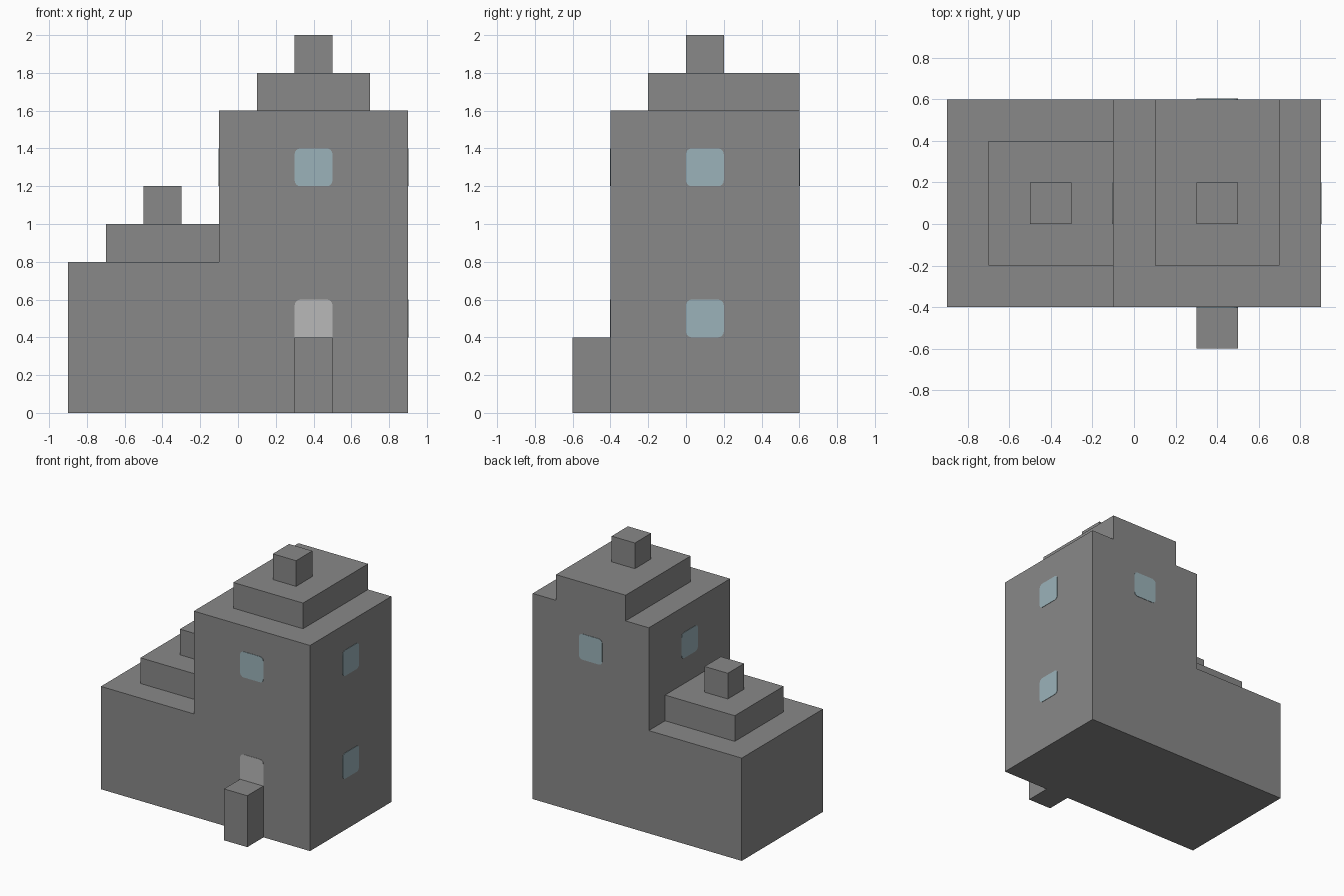
import bpy
import bmesh
from math import cos, sin, pi, radians
from mathutils import Matrix

cube = bpy.data.objects.get("Cube")
if cube:
    bpy.data.objects.remove(cube, do_unlink=True)


def material(name, color):
    mat = bpy.data.materials.new(name)
    mat.use_nodes = True
    mat.diffuse_color = (*color, 1)
    mat.node_tree.nodes["Principled BSDF"].inputs["Base Color"].default_value = (*color, 1)
    return mat


stone = material("grey stone", (0.25, 0.25, 0.25))
glass = material("pale blue glass", (0.33, 0.45, 0.49))
door_paint = material("light grey door", (0.48, 0.48, 0.48))


def finish(name, bm, mat):
    bmesh.ops.recalc_face_normals(bm, faces=bm.faces)
    mesh = bpy.data.meshes.new(name)
    bm.to_mesh(mesh)
    bm.free()
    mesh.materials.append(mat)
    obj = bpy.data.objects.new(name, mesh)
    bpy.context.collection.objects.link(obj)
    return obj


def box(name, x, y, z):
    """Box given by its (min, max) range on each axis."""
    bm = bmesh.new()
    bmesh.ops.create_cube(bm, size=1)
    for v in bm.verts:
        v.co = [r[0] + (c + 0.5) * (r[1] - r[0]) for r, c in zip((x, y, z), v.co)]
    return finish(name, bm, stone)


def panel(name, location, turn, mat, square_bottom=False):
    """Thin rounded plate, facing the front before it is turned about z."""
    half, radius, depth = 0.1, 0.03, 0.003
    bm = bmesh.new()
    outline = []
    for corner in range(4):
        mid = pi / 4 + corner * pi / 2
        cx = half if cos(mid) > 0 else -half
        cz = half if sin(mid) > 0 else -half
        if square_bottom and cz < 0:
            outline.append((cx, cz))
            continue
        for step in range(5):
            a = corner * pi / 2 + step * pi / 8
            outline.append((cx * (1 - radius / half) + radius * cos(a),
                            cz * (1 - radius / half) + radius * sin(a)))
    face = bm.faces.new([bm.verts.new((px, 0, pz)) for px, pz in outline])
    side = bmesh.ops.extrude_face_region(bm, geom=[face])["geom"]
    bmesh.ops.translate(bm, vec=(0, -depth, 0),
                        verts=[g for g in side if isinstance(g, bmesh.types.BMVert)])
    bm.transform(Matrix.Translation(location) @ Matrix.Rotation(radians(turn), 4, "Z"))
    return finish(name, bm, mat)


# Low wing with its stepped roof
box("wing_walls", (-0.9, -0.1), (-0.4, 0.6), (0, 0.8))
box("wing_roof_step", (-0.7, -0.1), (-0.2, 0.4), (0.8, 1.0))
box("wing_roof_cap", (-0.5, -0.3), (0, 0.2), (1.0, 1.2))

# Tall tower with its stepped roof, flush at the back
box("tower_walls", (-0.1, 0.9), (-0.4, 0.6), (0, 1.6))
box("tower_roof_step", (0.1, 0.7), (-0.2, 0.6), (1.6, 1.8))
box("tower_roof_cap", (0.3, 0.5), (0, 0.2), (1.8, 2.0))

# Entrance block and the door showing above it
box("entrance_block", (0.3, 0.5), (-0.6, -0.4), (0, 0.4))
panel("door", (0.4, -0.4, 0.5), 0, door_paint, square_bottom=True)

# Windows on all four tower sides
panel("front_window", (0.4, -0.4, 1.3), 0, glass)
panel("back_window", (0.4, 0.6, 1.3), 180, glass)
panel("left_upper_window", (0.9, 0.1, 1.3), 90, glass)
panel("left_lower_window", (0.9, 0.1, 0.5), 90, glass)
panel("right_window", (-0.1, 0.1, 1.3), -90, glass)
